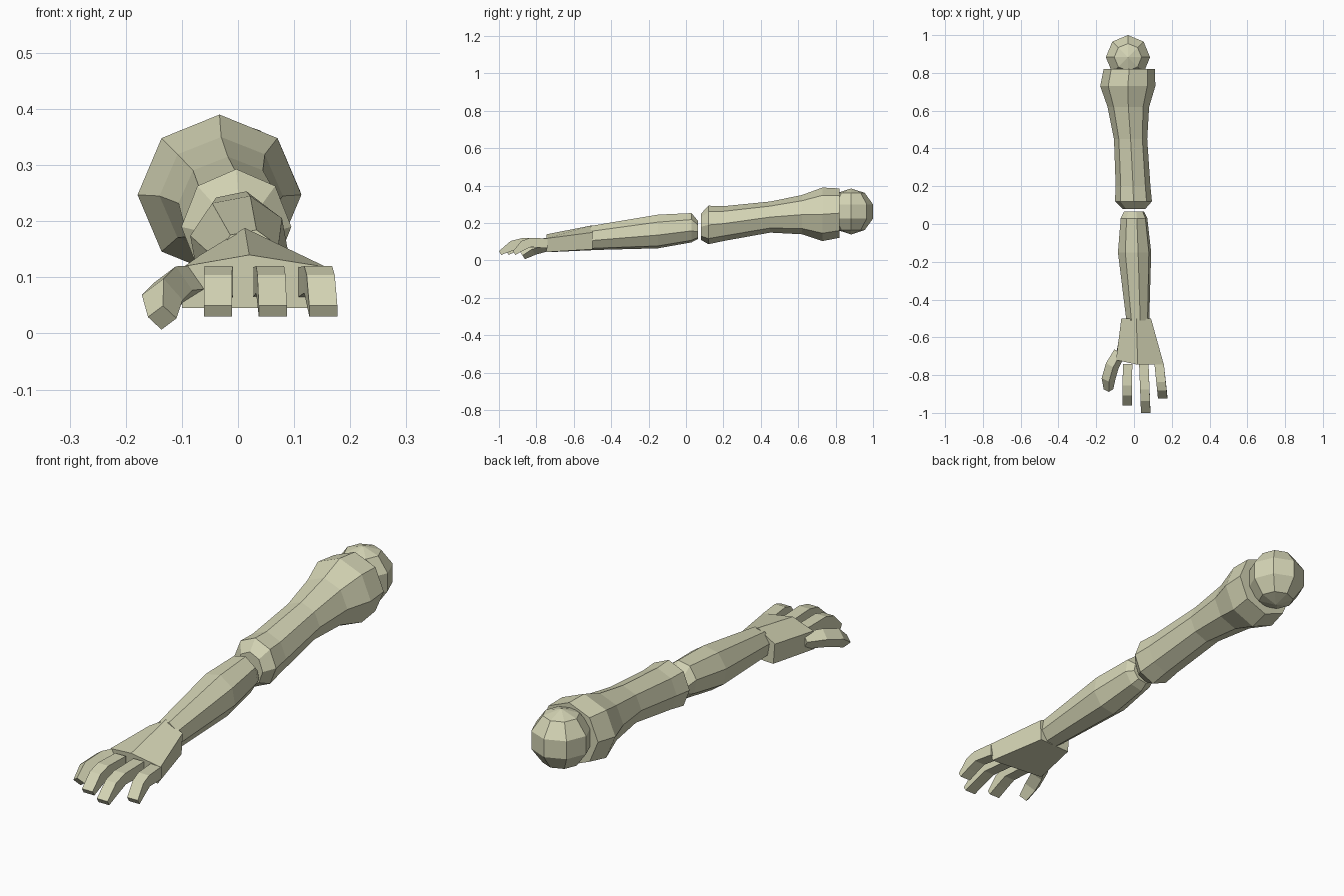
import bpy
import bmesh
from math import sin, cos, pi, radians
from mathutils import Vector

cube = bpy.data.objects.get("Cube")
if cube:
    bpy.data.objects.remove(cube, do_unlink=True)

bone = bpy.data.materials.new("pale_khaki")
bone.use_nodes = True
bone.diffuse_color = (0.66, 0.66, 0.46, 1)
shader = bone.node_tree.nodes["Principled BSDF"]
shader.inputs["Base Color"].default_value = bone.diffuse_color
shader.inputs["Roughness"].default_value = 0.8


def finish(name, bm):
    bmesh.ops.recalc_face_normals(bm, faces=bm.faces)
    mesh = bpy.data.meshes.new(name)
    bm.to_mesh(mesh)
    bm.free()
    mesh.materials.append(bone)
    obj = bpy.data.objects.new(name, mesh)
    bpy.context.collection.objects.link(obj)
    return obj


def loft(name, loops):
    """Skin a list of point loops and cap both ends."""
    bm = bmesh.new()
    rings = [[bm.verts.new(p) for p in loop] for loop in loops]
    n = len(rings[0])
    for a, b in zip(rings, rings[1:]):
        for i in range(n):
            j = (i + 1) % n
            bm.faces.new((a[i], a[j], b[j], b[i]))
    bm.faces.new(rings[0])
    bm.faces.new(rings[-1])
    return finish(name, bm)


def limb(name, stations, start, sides=8):
    """Faceted limb along y; each station is y, centre x, centre z, radius x, radius z."""
    angles = [radians(start) + 2 * pi * i / sides for i in range(sides)]
    loft(name, [[(cx + rx * cos(a), y, cz + rz * sin(a)) for a in angles]
                for y, cx, cz, rx, rz in stations])


# Shoulder ball
bm = bmesh.new()
bmesh.ops.create_uvsphere(bm, u_segments=8, v_segments=5, radius=0.123)
bmesh.ops.translate(bm, verts=bm.verts, vec=(-0.032, 0.883, 0.262))
finish("shoulder_ball", bm)

# Upper arm, flared at shoulder and elbow
limb("upper_arm", [
    (0.08, 0.0, 0.18, 0.06, 0.07),
    (0.12, -0.003, 0.19, 0.098, 0.103),
    (0.2, -0.005, 0.197, 0.092, 0.093),
    (0.45, -0.018, 0.232, 0.088, 0.083),
    (0.62, -0.03, 0.245, 0.11, 0.105),
    (0.73, -0.033, 0.247, 0.146, 0.143),
    (0.82, -0.025, 0.253, 0.136, 0.132)], 90)

# Forearm, tapering to the wrist
limb("forearm", [
    (0.065, 0.0, 0.163, 0.055, 0.048),
    (0.03, 0.0, 0.175, 0.072, 0.08),
    (-0.15, 0.003, 0.155, 0.09, 0.092),
    (-0.51, 0.02, 0.12, 0.062, 0.066)], 78)

# Palm: ridged back, flat underside, widening to the knuckles
wrist = [(0.012, 0.188), (0.09, 0.15), (0.085, 0.06), (-0.06, 0.055), (-0.067, 0.14)]
knuckles = [(0.02, 0.14), (0.158, 0.118), (0.145, 0.045), (-0.1, 0.045), (-0.095, 0.12)]
loft("palm", [[(x, -0.5, z) for x, z in wrist],
              [(x, -0.745 if x > -0.05 else -0.72, z) for x, z in knuckles]])

# Three bent fingers: share of length, top height, underside height
bends = [(0, 0.118, 0.065), (0.52, 0.12, 0.072), (0.76, 0.104, 0.052), (1, 0.05, 0.03)]
for name, base, tip, reach in (("inner_finger", -0.034, -0.036, 0.22),
                               ("middle_finger", 0.052, 0.062, 0.26),
                               ("outer_finger", 0.133, 0.152, 0.185)):
    loops = []
    for t, top, under in bends:
        x, y = base + (tip - base) * t, -0.74 - reach * t
        loops.append([(x - 0.025, y, top), (x + 0.025, y, top),
                      (x + 0.025, y + 0.012 * t, under), (x - 0.025, y + 0.012 * t, under)])
    loft(name, loops)

# Thumb: rolled square section along a drooping path
path = [Vector(p) for p in ((-0.075, -0.68, 0.088), (-0.115, -0.75, 0.084),
                            (-0.135, -0.82, 0.064), (-0.135, -0.875, 0.028))]
halves = (0.024, 0.026, 0.026, 0.018)
loops = []
for i, (p, h) in enumerate(zip(path, halves)):
    tangent = (path[min(i + 1, 3)] - path[max(i - 1, 0)]).normalized()
    side = tangent.cross(Vector((-0.6, 0, 0.8))).normalized()
    up = side.cross(tangent)
    loops.append([p + (side * a + up * b) * h
                  for a, b in ((-1, 1), (1, 1), (1, -1), (-1, -1))])
loft("thumb", loops)
